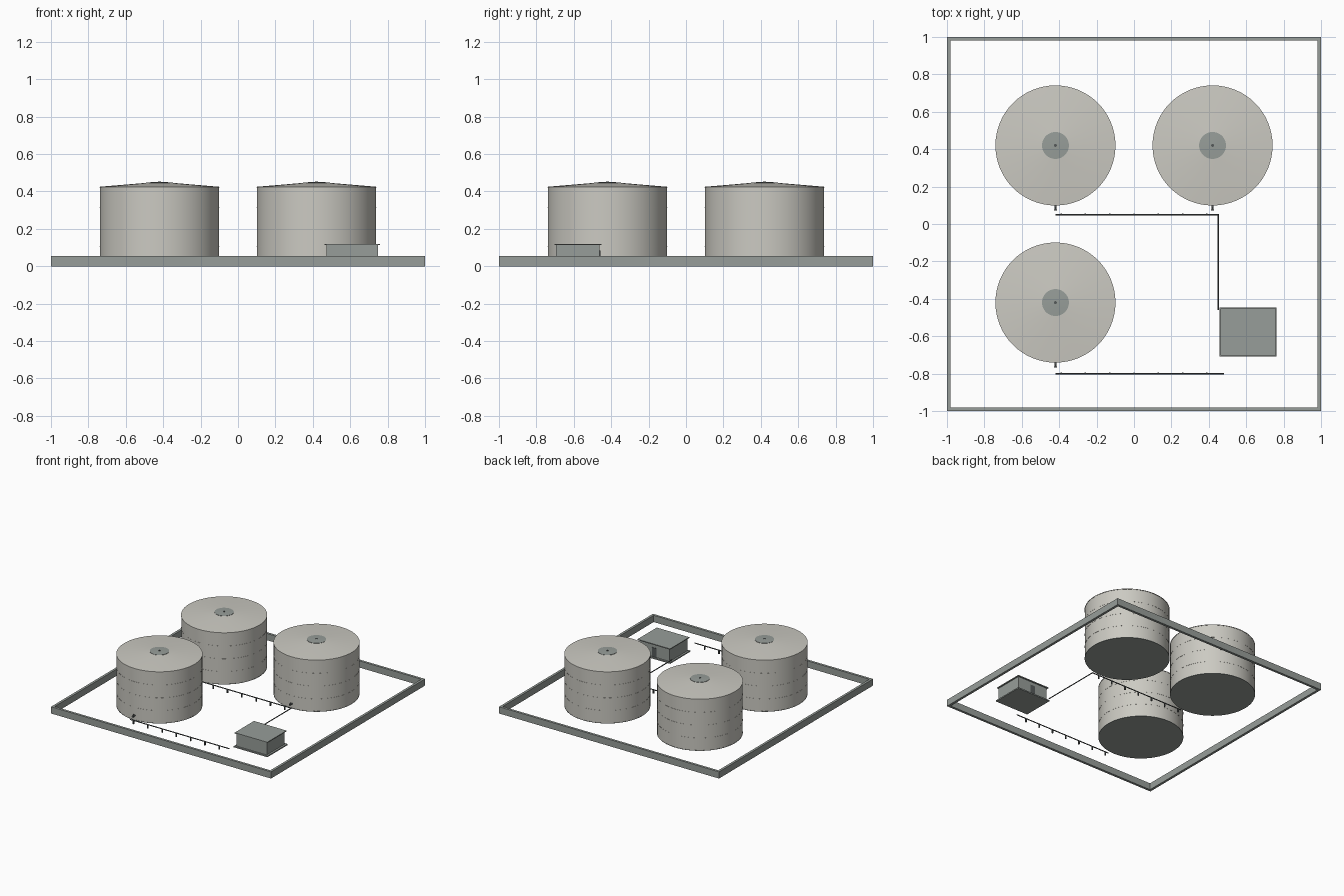
import bpy, bmesh, math
from mathutils import Vector

if "Cube" in bpy.data.objects:
    bpy.data.objects.remove(bpy.data.objects["Cube"])


def material(name, rgb):
    m = bpy.data.materials.new(name)
    m.use_nodes = True
    col = (*rgb, 1)
    m.diffuse_color = col
    m.node_tree.nodes["Principled BSDF"].inputs["Base Color"].default_value = col
    return m


CREAM = material("cream steel", (0.60, 0.59, 0.54))
GREY = material("grey concrete", (0.31, 0.34, 0.32))
DARK = material("dark pipe steel", (0.09, 0.10, 0.10))


def finish(name, bm, mat, smooth=False):
    bmesh.ops.recalc_face_normals(bm, faces=bm.faces)
    me = bpy.data.meshes.new(name)
    bm.to_mesh(me)
    bm.free()
    me.materials.append(mat)
    ob = bpy.data.objects.new(name, me)
    bpy.context.collection.objects.link(ob)
    if smooth:
        bpy.ops.object.select_all(action="DESELECT")
        ob.select_set(True)
        bpy.context.view_layer.objects.active = ob
        bpy.ops.object.shade_smooth_by_angle(angle=math.radians(30))
    return ob


def box(name, lo, hi, mat):
    bm = bmesh.new()
    bmesh.ops.create_cube(bm, size=1)
    lo, hi = Vector(lo), Vector(hi)
    for v in bm.verts:
        v.co = (lo + hi) / 2 + v.co * (hi - lo)
    return finish(name, bm, mat)


def lathe(name, centre, profile, mat, sides=64):
    """Revolve (radius, height) points around a vertical axis; closed ends."""
    bm = bmesh.new()
    rings = []
    for r, z in profile:
        rings.append([bm.verts.new((centre[0] + r * math.cos(a), centre[1] + r * math.sin(a), z))
                      for a in (math.tau * i / sides for i in range(sides))])
    for low, high in zip(rings, rings[1:]):
        for i in range(sides):
            j = (i + 1) % sides
            bm.faces.new((low[i], low[j], high[j], high[i]))
    bm.faces.new(rings[0])
    bm.faces.new(rings[-1])
    return finish(name, bm, mat, True)


def rod(name, a, b, radius, mat, sides=12):
    a, b = Vector(a), Vector(b)
    bm = bmesh.new()
    bmesh.ops.create_cone(bm, cap_ends=True, segments=sides, radius1=radius,
                          radius2=radius, depth=(b - a).length)
    turn = (b - a).to_track_quat("Z", "Y").to_matrix()
    for v in bm.verts:
        v.co = turn @ v.co + (a + b) / 2
    return finish(name, bm, mat, True)


# Perimeter wall: one square ring
bm = bmesh.new()
loops = []
for half, z in ((1, 0), (1, 0.055), (0.98, 0.055), (0.98, 0)):
    loops.append([bm.verts.new((sx * half, sy * half, z))
                  for sx, sy in ((-1, -1), (1, -1), (1, 1), (-1, 1))])
for k in range(4):
    p, q = loops[k], loops[(k + 1) % 4]
    for i in range(4):
        j = (i + 1) % 4
        bm.faces.new((p[i], p[j], q[j], q[i]))
finish("perimeter_wall", bm, GREY)

# Storage tanks
R = 0.32
for n, (x, y) in enumerate(((-0.42, 0.42), (0.42, 0.42), (-0.42, -0.42)), 1):
    c = (x, y)
    lathe(f"tank_{n}_base", c, ((R, 0), (R, 0.004)), GREY)
    lathe(f"tank_{n}_shell", c, ((R - 0.001, 0.004), (R - 0.001, 0.422)), CREAM)
    for k in range(1, 4):
        z = 0.105 * k
        lathe(f"tank_{n}_seam_{k}", c, ((R, z - 0.001), (R, z + 0.001)), CREAM)
    lathe(f"tank_{n}_roof", c, ((R + 0.001, 0.42), (R + 0.001, 0.425), (0.07, 0.446),
                                (0.01, 0.449)), CREAM)
    lathe(f"tank_{n}_roof_cap", c, ((0.072, 0.445), (0.072, 0.448), (0.01, 0.451)), GREY)
    lathe(f"tank_{n}_vent", c, ((0.008, 0.448), (0.008, 0.454)), DARK, 16)
    # Outlet nozzle, flange and valve
    edge = y - R
    rod(f"tank_{n}_nozzle", (x, edge + 0.01, 0.04), (x, edge - 0.027, 0.04), 0.006, DARK)
    rod(f"tank_{n}_flange", (x, edge - 0.022, 0.04), (x, edge - 0.027, 0.04), 0.009, DARK)
    rod(f"tank_{n}_valve", (x, edge - 0.015, 0.04), (x, edge - 0.015, 0.054), 0.003, DARK)

# Pipe runs on short supports
PZ, PR = 0.03, 0.004
for name, y, end in (("rear", 0.05, 0.45), ("front", -0.80, 0.48)):
    rod(f"{name}_pipe", (-0.42, y, PZ), (end, y, PZ), PR, DARK)
    for k in range(7):
        x = -0.39 + 0.13 * k
        box(f"{name}_pipe_support_{k + 1}", (x - 0.004, y - 0.005, 0),
            (x + 0.004, y + 0.005, PZ), DARK)
rod("pump_house_pipe", (0.45, 0.054, PZ), (0.45, -0.46, PZ), PR, DARK)

# Pump house
box("pump_house_plinth", (0.457, -0.708, 0), (0.763, -0.447, 0.01), GREY)
box("pump_house_walls", (0.472, -0.695, 0.01), (0.748, -0.462, 0.113), GREY)
box("pump_house_roof", (0.462, -0.703, 0.113), (0.758, -0.452, 0.12), GREY)
box("pump_house_door", (0.59, -0.463, 0.01), (0.632, -0.458, 0.085), DARK)
